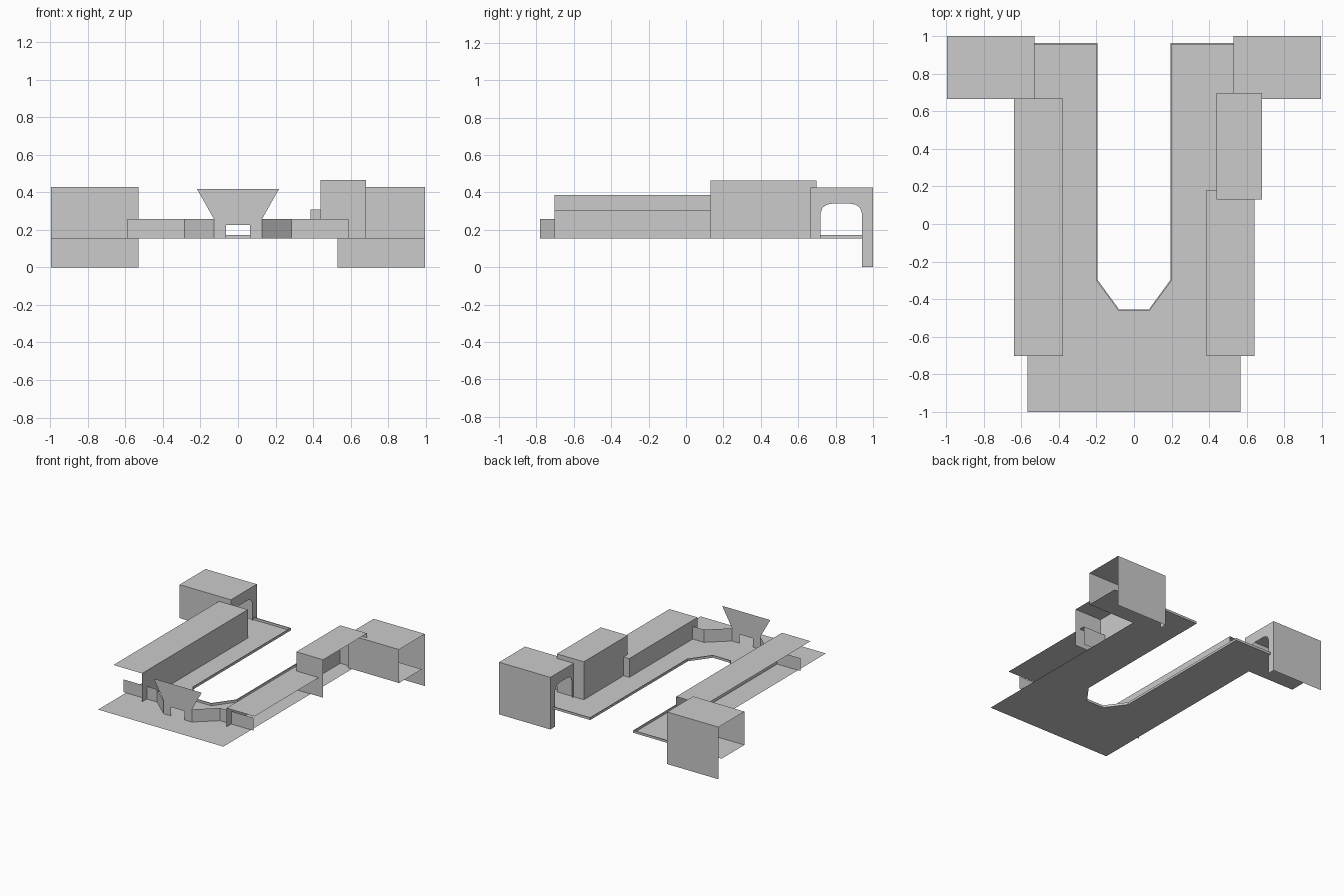
import bpy

if "Cube" in bpy.data.objects:
    bpy.data.objects.remove(bpy.data.objects["Cube"])

Z = 0.153  # deck level


def make(name, polys):
    """Object from a list of flat polygons, welded where they meet."""
    verts, faces, seen = [], [], {}
    for poly in polys:
        face = []
        for p in poly:
            key = tuple(round(c, 5) for c in p)
            if key not in seen:
                seen[key] = len(verts)
                verts.append(key)
            face.append(seen[key])
        faces.append(face)
    me = bpy.data.meshes.new(name)
    me.from_pydata(verts, [], faces)
    me.update()
    ob = bpy.data.objects.new(name, me)
    bpy.context.collection.objects.link(ob)
    return ob


def ribbon(path, z0, z1):
    """Vertical wall panels along a plan path."""
    return [[(*a, z0), (*b, z0), (*b, z1), (*a, z1)]
            for a, b in zip(path, path[1:])]


def flat(x0, x1, y0, y1, z):
    return [(x0, y0, z), (x1, y0, z), (x1, y1, z), (x0, y1, z)]


def mirrored(path):
    """Right-hand path completed with its left-hand reflection."""
    return path + [(-x, y) for x, y in reversed(path)]


# U-shaped deck, reaching out under the two end tunnels
inner = [(0.197, 0.96), (0.197, -0.3), (0.08, -0.46)]
outer = [(0.568, -1.0), (0.568, 0.665), (0.995, 0.665), (0.995, 0.96)]
right = outer + inner
make("deck", [[(x, y, Z) for x, y in mirrored(right)]])

# raised kerb along the channel and the rear edges
kerb = make("kerb", ribbon(mirrored([(0.53, 0.96)] + inner), Z, 0.172))
mod = kerb.modifiers.new("thickness", 'SOLIDIFY')
mod.thickness = 0.008
mod.offset = 0

# end tunnels: roof, front, tall rear wall, arched inner wall, open outer end
arch = [(0.665, Z), (0.72, Z), (0.72, 0.29), (0.73, 0.318), (0.755, 0.335),
        (0.785, 0.34), (0.875, 0.34), (0.905, 0.335), (0.93, 0.318),
        (0.94, 0.29), (0.94, 0.0), (1.0, 0.0), (1.0, 0.427), (0.665, 0.427)]
for side, s in (("left", -1), ("right", 1)):
    xi, xo, top = s * 0.53, s * 0.995, 0.427
    polys = [flat(xi, xo, 0.665, 1.0, top)]
    polys += ribbon([(xi, 0.665), (xo, 0.665)], Z, top)
    polys += ribbon([(xi, 1.0), (xo, 1.0)], 0.0, top)
    polys.append([(xi, y, z) for y, z in arch])
    make(side + "_tunnel", polys)

# long left building: roof and inner wall
make("left_building", [flat(-0.638, -0.379, -0.702, 0.668, 0.386)]
     + ribbon([(-0.379, -0.702), (-0.379, 0.668)], Z, 0.386))

# low right building: roof, inner wall, rear end
make("right_low_building", [flat(0.387, 0.642, -0.702, 0.182, 0.307)]
     + ribbon([(0.387, -0.702), (0.387, 0.182), (0.642, 0.182)], Z, 0.307))

# taller right building: roof, both ends, inner wall
make("right_tall_building", [flat(0.438, 0.682, 0.13, 0.698, 0.464)]
     + ribbon([(0.682, 0.13), (0.438, 0.13), (0.438, 0.698), (0.682, 0.698)],
              Z, 0.464))

# angled barrier either side of the gate
for side, s in (("left", -1), ("right", 1)):
    make(side + "_barrier", ribbon(
        [(s * 0.128, -0.78), (s * 0.286, -0.64), (s * 0.588, -0.64)],
        Z, 0.257))

# flared gate sign with a doorway
gate = [(0.218, 0.417), (0.128, 0.257), (0.128, Z), (0.063, Z), (0.063, 0.225)]
make("gate", [[(x, -0.78, z) for x, z in mirrored(gate)]])
